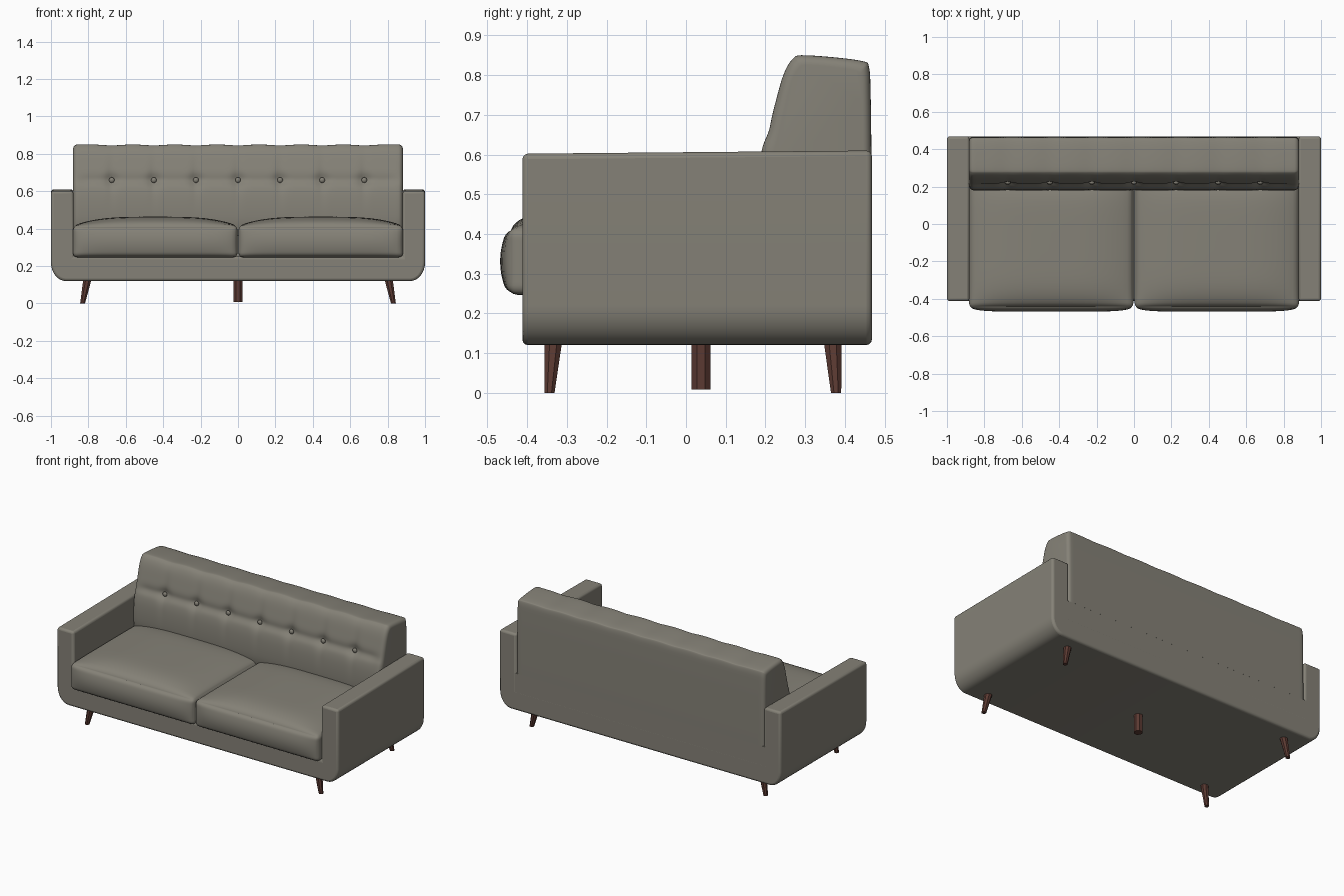
import bpy, bmesh, math
from mathutils import Vector

if "Cube" in bpy.data.objects:
    bpy.data.objects.remove(bpy.data.objects["Cube"])


def material(name, rgb):
    m = bpy.data.materials.new(name)
    m.diffuse_color = (*rgb, 1)
    m.use_nodes = True
    m.node_tree.nodes["Principled BSDF"].inputs["Base Color"].default_value = m.diffuse_color
    return m


FABRIC = material("grey fabric", (0.235, 0.222, 0.185))
WOOD = material("brown wood", (0.105, 0.042, 0.032))


def finish(name, bm, mat, bevel=0, angle=40):
    bmesh.ops.recalc_face_normals(bm, faces=bm.faces[:])
    me = bpy.data.meshes.new(name)
    bm.to_mesh(me)
    bm.free()
    ob = bpy.data.objects.new(name, me)
    bpy.context.collection.objects.link(ob)
    me.materials.append(mat)
    if bevel:
        mod = ob.modifiers.new("soft edges", "BEVEL")
        mod.width, mod.segments = bevel, 3
        mod.limit_method, mod.angle_limit = "ANGLE", math.radians(35)
    bpy.ops.object.select_all(action="DESELECT")
    bpy.context.view_layer.objects.active = ob
    ob.select_set(True)
    bpy.ops.object.shade_smooth_by_angle(angle=math.radians(angle))
    return ob


def loft(rings):
    """Closed solid through a list of equally long point rings."""
    bm = bmesh.new()
    vs = [[bm.verts.new(p) for p in r] for r in rings]
    n = len(vs[0])
    for a, b in zip(vs, vs[1:]):
        for i in range(n):
            j = (i + 1) % n
            bm.faces.new((a[i], a[j], b[j], b[i]))
    bm.faces.new(vs[0])
    bm.faces.new(vs[-1])
    return bm


# U-shaped frame: both arms and the base in one front profile
half = [(0.88, 0.25), (0.88, 0.61), (1.0, 0.61)]
for i in range(9):
    a = math.radians(90 * i / 8)
    half.append((0.92 + 0.08 * math.cos(a), 0.22 - 0.10 * math.sin(a)))
profile = half + [(-x, z) for x, z in reversed(half)]
frame = loft([[(x, y, z - (0.008 if z > 0.6 and y < 0 else 0)) for x, z in profile]
              for y in (-0.412, 0.468)])
finish("frame_with_arms", frame, FABRIC, 0.014)

# Low panel closing the frame at the back
panel = loft([[(x, 0.40, 0.18), (x, 0.4678, 0.18), (x, 0.4678, 0.36), (x, 0.40, 0.36)]
              for x in (-0.91, 0.91)])
finish("back_panel", panel, FABRIC)


# Seat cushions: rounded boxes with crowned top and bulging front
def seat_cushion(name, lo, hi, r=0.025):
    lo, hi = Vector(lo), Vector(hi)
    c, h = (lo + hi) / 2, (hi - lo) / 2
    bm = bmesh.new()
    bmesh.ops.create_cube(bm, size=2)
    bmesh.ops.subdivide_edges(bm, edges=bm.edges[:], cuts=23, use_grid_fill=True)
    for v in bm.verts:
        t = Vector([math.sin(k * math.pi / 2) for k in v.co])
        p = Vector([t[i] * h[i] for i in range(3)])
        core = Vector([max(-h[i] + r, min(h[i] - r, p[i])) for i in range(3)])
        d = p - core
        p = core + d.normalized() * r if d.length > 1e-6 else p
        if t.z > 0:
            p.z += 0.048 * t.z * (1 - abs(t.x) ** 3.5) * (1 - abs(t.y) ** 6)
        if t.y < 0:
            p.y += 0.020 * t.y * (1 - t.z ** 2) * (1 - t.x ** 8)
        v.co = c + p
    finish(name, bm, FABRIC, angle=60)


seat_cushion("seat_cushion_left", (-0.882, -0.448, 0.246), (-0.003, 0.26, 0.416))
seat_cushion("seat_cushion_right", (0.003, -0.448, 0.246), (0.882, 0.26, 0.416))

# Tufted back cushion: side profile lofted along x, pulled in at the buttons
side = [(0.20, 0.36), (0.183, 0.43), (0.18, 0.50), (0.184, 0.57), (0.193, 0.62),
        (0.203, 0.65), (0.212, 0.68), (0.225, 0.73), (0.240, 0.785), (0.254, 0.82),
        (0.270, 0.842), (0.290, 0.850), (0.37, 0.845), (0.445, 0.835), (0.461, 0.82),
        (0.465, 0.75), (0.467, 0.60), (0.468, 0.45), (0.468, 0.36)]
fine = []
for i in range(len(side) - 1):
    for k in range(4):
        f = k / 4
        p0, p1 = Vector(side[max(i - 1, 0)]), Vector(side[i])
        p2, p3 = Vector(side[i + 1]), Vector(side[min(i + 2, len(side) - 1)])
        fine.append(0.5 * (2 * p1 + (p2 - p0) * f + (2 * p0 - 5 * p1 + 4 * p2 - p3) * f * f
                           + (3 * p1 - p0 - 3 * p2 + p3) * f ** 3))
fine.append(Vector(side[-1]))
BUTTONS = [0.225 * i for i in range(-3, 4)]
BZ, W, R = 0.66, 0.882, 0.025


def gauss(d, s):
    return math.exp(-(d / s) ** 2)


stations = [W - R * (1 - math.sin(math.pi / 2 * i / 5)) for i in range(6)]
stations = [-x for x in reversed(stations)] + \
    [-0.84 + 1.68 * i / 112 for i in range(113)] + stations
rings = []
for x in stations:
    over = max(0, abs(x) - (W - R))
    e = R - math.sqrt(max(0, R * R - over * over))
    near = min(abs(x - b) for b in BUTTONS)
    fade = min(1, (W - abs(x)) / 0.08)
    ring = []
    for y, z in fine:
        if y < 0.30:
            y += fade * (0.008 * gauss(z - BZ, 0.025)
                         + 0.014 * gauss(z - BZ, 0.035) * gauss(near, 0.035)
                         + 0.006 * gauss(z - BZ, 0.12) * gauss(near, 0.02))
        if z > 0.8:
            z -= 0.005 * gauss(near, 0.06) * (z - 0.8) / 0.05
        ring.append((x, 0.35 + (y - 0.35) * (1 - e / 0.14), 0.36 + (z - 0.36) * (1 - e / 0.5)))
    rings.append(ring)
finish("back_cushion", loft(rings), FABRIC, angle=50)

# Buttons in one row
for n, x in enumerate(BUTTONS):
    bm = bmesh.new()
    bmesh.ops.create_uvsphere(bm, u_segments=14, v_segments=8, radius=0.015)
    for v in bm.verts:
        v.co = Vector((v.co.x + x, v.co.y * 0.7 + 0.222, v.co.z + BZ))
    finish(f"button_{n + 1}", bm, FABRIC)


# Tapered, splayed legs
def leg(name, top, bottom, rt, rb, z0=0.0, z1=0.13):
    rings = []
    for (cx, cy), r, z in ((bottom, rb, z0), (top, rt, z1)):
        rings.append([(cx + r * math.cos(math.pi * (i + 0.5) / 4),
                       cy + r * math.sin(math.pi * (i + 0.5) / 4), z) for i in range(8)])
    finish(name, loft(rings), WOOD, angle=30)


for s, side_name in ((-1, "left"), (1, "right")):
    leg(f"front_leg_{side_name}", (s * 0.805, -0.334), (s * 0.831, -0.344), 0.024, 0.014)
    leg(f"back_leg_{side_name}", (s * 0.805, 0.369), (s * 0.831, 0.378), 0.024, 0.014)
leg("middle_leg", (0, 0.038), (0, 0.038), 0.026, 0.026, 0.008)
